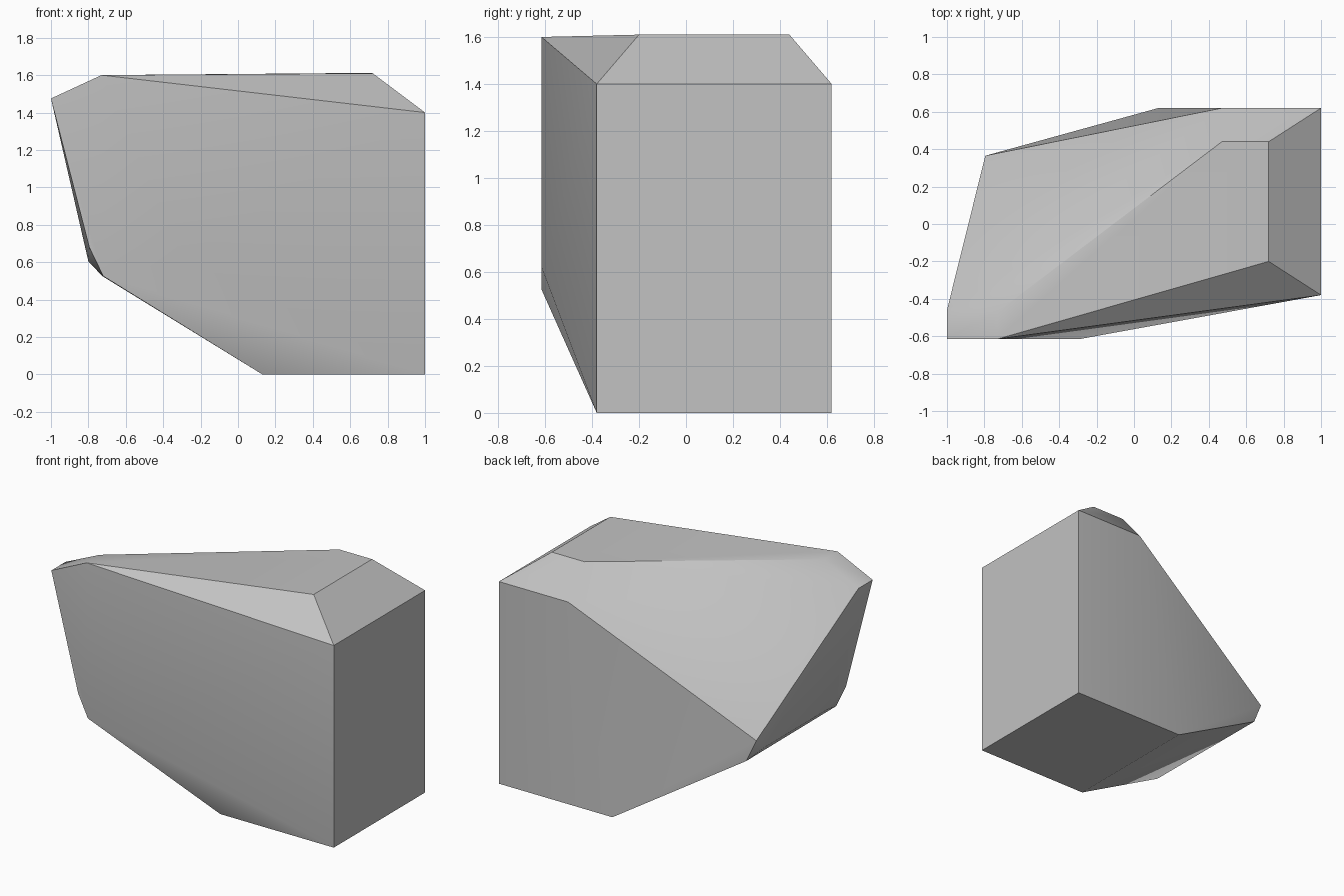
import bpy
import bmesh
import math

# Remove the default cube only
default_cube = bpy.data.objects.get("Cube")
if default_cube:
    bpy.data.objects.remove(default_cube, do_unlink=True)


def make_material(name, colour):
    material = bpy.data.materials.new(name)
    material.use_nodes = True
    material.diffuse_color = colour
    shader = material.node_tree.nodes.get("Principled BSDF")
    shader.inputs["Base Color"].default_value = colour
    return material


def hull_object(name, corners, material):
    """Wrap the corner points in a closed convex boulder."""
    bm = bmesh.new()
    for corner in corners:
        bm.verts.new(corner)
    result = bmesh.ops.convex_hull(bm, input=bm.verts)
    inside = [item for item in result["geom_interior"]
              if isinstance(item, bmesh.types.BMVert)]
    bmesh.ops.delete(bm, geom=inside, context="VERTS")
    # Merge the triangles that lie in one flat facet
    bmesh.ops.dissolve_limit(bm, angle_limit=math.radians(1),
                             verts=bm.verts, edges=bm.edges)
    bmesh.ops.recalc_face_normals(bm, faces=bm.faces)
    mesh = bpy.data.meshes.new(name)
    bm.to_mesh(mesh)
    bm.free()
    mesh.materials.append(material)
    rock = bpy.data.objects.new(name, mesh)
    bpy.context.collection.objects.link(rock)
    return rock


FRONT, STEP, BACK = -0.615, -0.38, 0.62
RIM, TOP = 1.4, 1.61

# Flat base and upright end wall
corners = [(x, y, 0) for x in (0.13, 1) for y in (STEP, BACK)]
corners += [(1, y, RIM) for y in (STEP, BACK)]

# Back shoulder and crown
corners += [(0.47, BACK, RIM)]
corners += [(0.72, -0.2, TOP), (0.72, 0.44, TOP), (0.47, 0.44, TOP)]
corners += [(-0.73, y, 1.6) for y in (FRONT, -0.47)]

# Upper tip of the overhanging end
corners += [(-1, y, 1.475) for y in (FRONT, -0.46)]

# Lower edge of the overhang, chamfered
corners += [(-0.795, FRONT, 0.68), (-0.72, FRONT, 0.525)]
corners += [(-0.8, y, 0.604) for y in (-0.4, 0.28)]
corners += [(-0.795, 0.365, 0.68), (-0.725, 0.378, 0.525)]

# Bulge low on the front
corners += [(-0.29, FRONT, 0.62)]

grey_stone = make_material("grey stone", (0.54, 0.54, 0.54, 1))
boulder = hull_object("boulder", corners, grey_stone)

# Soften shallow edges, keep the broken ones crisp
bpy.ops.object.select_all(action="DESELECT")
boulder.select_set(True)
bpy.context.view_layer.objects.active = boulder
bpy.ops.object.shade_smooth_by_angle(angle=math.radians(30))
